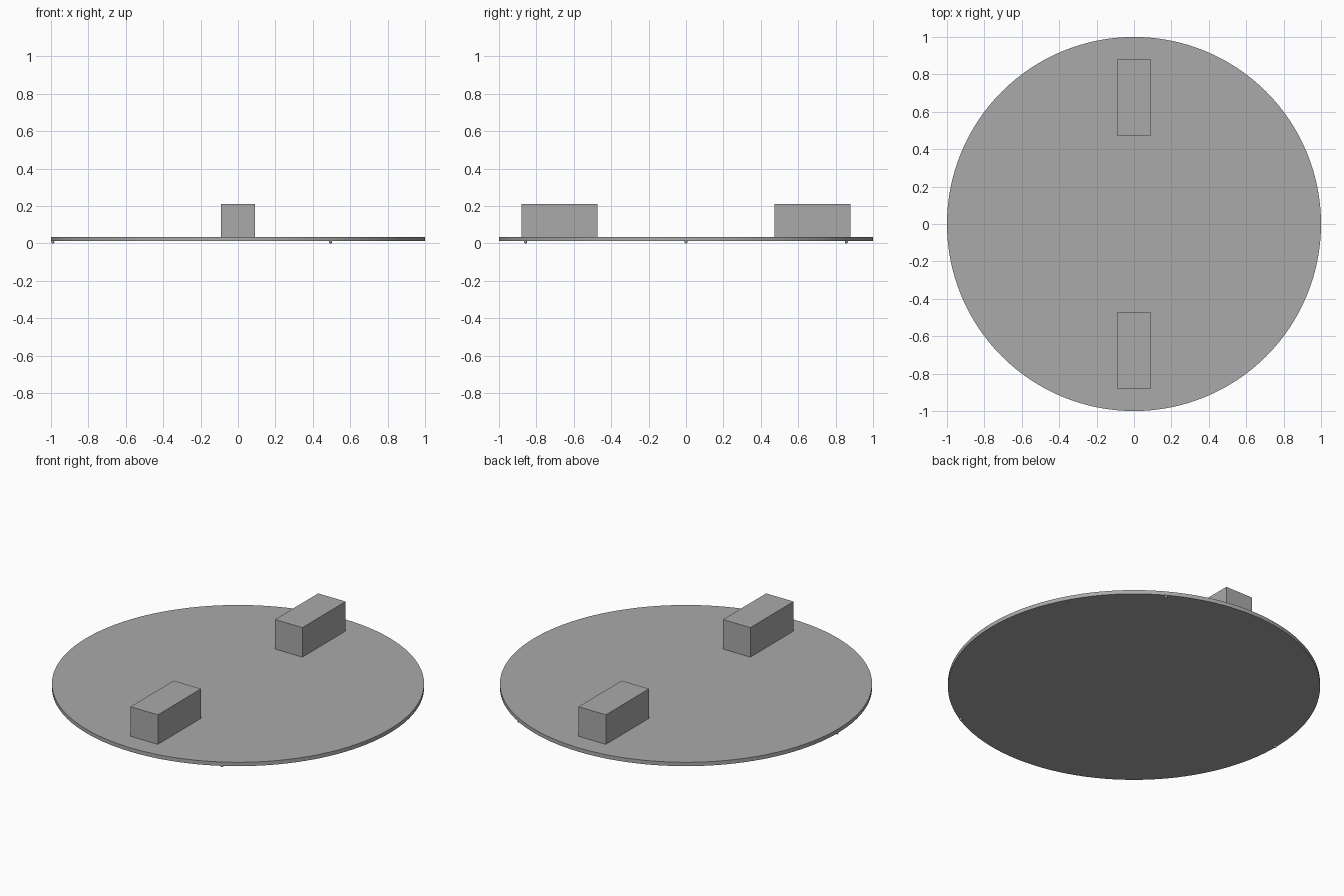
import bpy
from math import cos, sin, pi

default_cube = bpy.data.objects.get("Cube")
if default_cube:
    bpy.data.objects.remove(default_cube, do_unlink=True)

grey = bpy.data.materials.new("plain grey")
grey.use_nodes = True
grey.diffuse_color = (0.4, 0.4, 0.4, 1)
grey.node_tree.nodes["Principled BSDF"].inputs["Base Color"].default_value = grey.diffuse_color


def finish(name):
    obj = bpy.context.object
    obj.name = name
    obj.data.materials.append(grey)
    return obj


# Thin round plate
BOTTOM, TOP = 0.012, 0.035
bpy.ops.mesh.primitive_cylinder_add(vertices=128, radius=1, depth=TOP - BOTTOM,
                                    location=(0, 0, (TOP + BOTTOM) / 2))
finish("round_plate")
bpy.ops.object.shade_smooth_by_angle()

# Two upright blocks near the front and back edges
HEIGHT = 0.21
for name, side in (("front_block", -1), ("back_block", 1)):
    bpy.ops.mesh.primitive_cube_add(size=1, location=(0, side * 0.677, (HEIGHT + TOP) / 2))
    block = finish(name)
    block.scale = (0.18, 0.405, HEIGHT - TOP)

# Three tiny feet spaced evenly under the rim
for i, name in enumerate(("left_back_foot", "right_foot", "left_front_foot")):
    angle = pi / 3 + i * 2 * pi / 3
    bpy.ops.mesh.primitive_uv_sphere_add(segments=12, ring_count=8, radius=0.008,
                                         location=(0.99 * cos(angle), 0.99 * sin(angle), 0.008))
    finish(name)
    bpy.ops.object.shade_smooth_by_angle()
